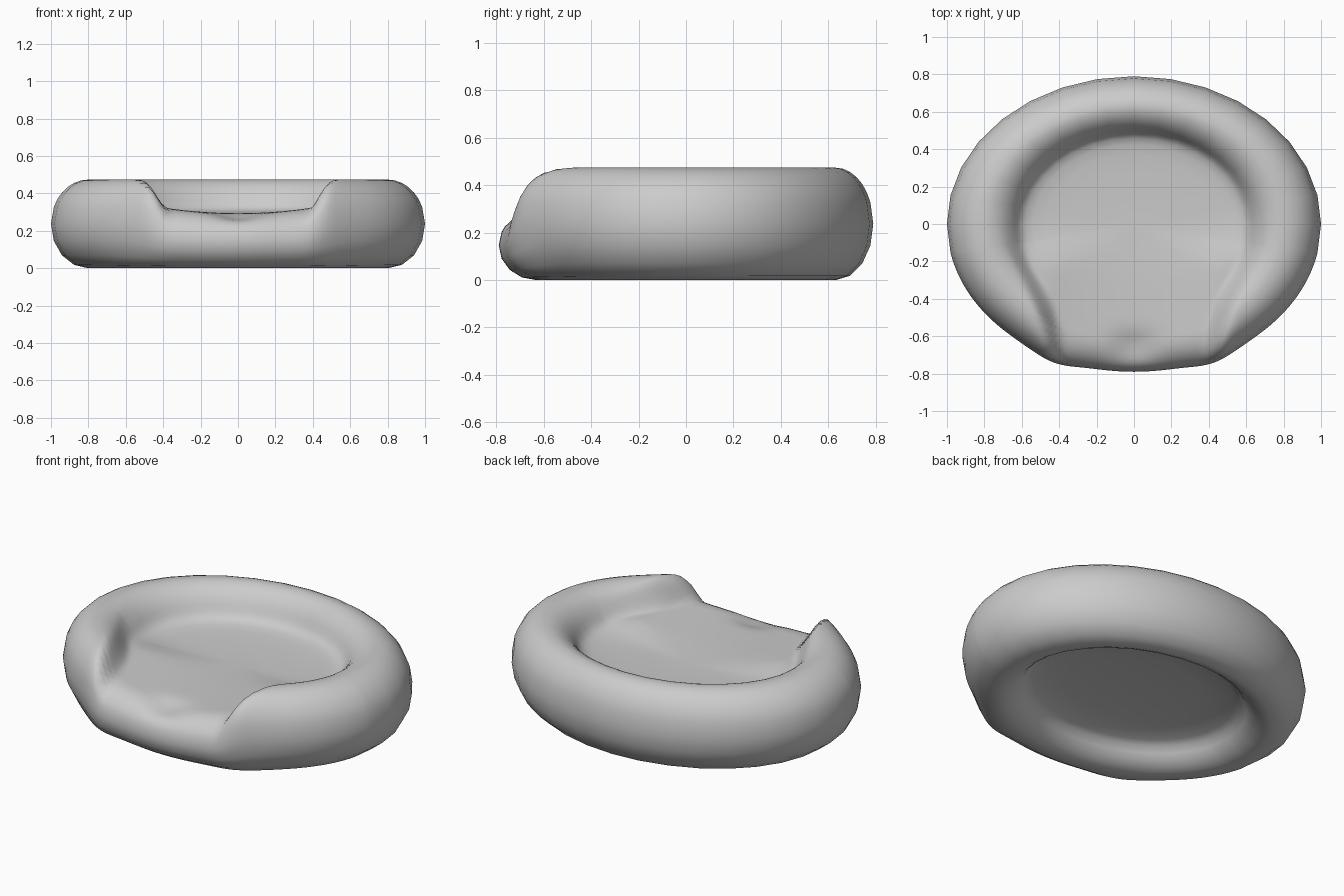
import bpy
import bmesh
from math import sin, cos, pi, radians, exp

cube = bpy.data.objects.get("Cube")
if cube:
    bpy.data.objects.remove(cube)

SIDES, SUB = 32, 6            # facets of the outline, finer steps at the front
MAJOR, TUBE, DEPTH = 0.8, 0.2, 0.79
HALF = 0.237                  # half the height of the bolster
TOP = 2 * HALF


def smooth(t):
    t = min(max(t, 0.0), 1.0)
    return t * t * (3 - 2 * t)


def tube_row(angle, part):
    a = radians(angle)
    return MAJOR + TUBE * cos(a), HALF + HALF * sin(a), part


# Cross-section from the underside, round the bolster, to the cushion
under = [(r, z, "under") for r, z in ((0.2, 0.152), (0.4, 0.146), (0.52, 0.135), (0.59, 0.118))]
under += [tube_row(a, "under") for a in (-146, -135, -123.5, -112.5, -101)]
outer = [tube_row(-90 + 22.5 * i, "outer") for i in range(6)]
outer += [tube_row(33.75 + 11.25 * i, "outer") for i in range(6)]
inner = [tube_row(96 + 6 * i, "inner") for i in range(9)]
floor = [(r, z, "floor") for r, z in ((0.622, 0.35), (0.605, 0.328), (0.58, 0.312), (0.54, 0.302),
                                      (0.47, 0.295), (0.35, 0.29), (0.18, 0.286))]
profile = under + outer + inner + floor

# Angles measured from the front, with extra steps around the entrance
turn = 2 * pi / (SIDES * SUB)
angles = [i * turn for i in range(-SIDES * SUB // 2, SIDES * SUB // 2)
          if i % SUB == 0 or abs(i * turn) < 1.4]
COUNT = len(angles)


def place(r, z, part, a):
    x, y = r * sin(a), -r * cos(a) * DEPTH
    # Low entrance between two rounded arms
    if part != "under" and y < 0:
        u = max(0.0, y + 0.72)
        half_width = 0.36 + 0.13 * u + 0.32 * u * u
        width = 0.1 + 0.08 * u
        if part == "outer":
            width += 0.3 * (1 - z / TOP) ** 2
        w = (1 - smooth((abs(x) - half_width) / width)) * smooth(-y / 0.25)
        scale = 0.62 + 0.4 * min(abs(x), 0.45) ** 2
        low = scale * (z if part == "outer" else TOP)
        z += (low - z) * w
    # Slightly squared front corners and a soft dent behind the lip
    if y < 0:
        y -= 0.027 * exp(-((abs(x) - 0.43) / 0.14) ** 2) * smooth((r - 0.7) / 0.2)
    if part != "under":
        dent = exp(-(x / 0.12) ** 2 - ((y + 0.66) / 0.08) ** 2)
        z -= 0.03 * dent * smooth((z - 0.2) / 0.08)
    return x, y, z


bm = bmesh.new()
rings = [[bm.verts.new(place(*row, a)) for a in angles] for row in profile]
for low, high in zip(rings, rings[1:]):
    for i in range(COUNT):
        j = (i + 1) % COUNT
        bm.faces.new((low[i], low[j], high[j], high[i]))

# Close the underside and the cushion at the middle
for ring, z in ((rings[0], 0.155), (rings[-1], 0.285)):
    centre = bm.verts.new((0, 0, z))
    for i in range(COUNT):
        bm.faces.new((ring[i], ring[(i + 1) % COUNT], centre))
bmesh.ops.recalc_face_normals(bm, faces=bm.faces)
for face in bm.faces:
    face.smooth = True

mesh = bpy.data.meshes.new("padded_bed")
bm.to_mesh(mesh)
bm.free()
bed = bpy.data.objects.new("padded_bed", mesh)
bpy.context.collection.objects.link(bed)

# Plain grey fabric
fabric = bpy.data.materials.new("grey_fabric")
fabric.use_nodes = True
colour = (0.6, 0.6, 0.6, 1)
fabric.diffuse_color = colour
fabric.node_tree.nodes["Principled BSDF"].inputs["Base Color"].default_value = colour
mesh.materials.append(fabric)
